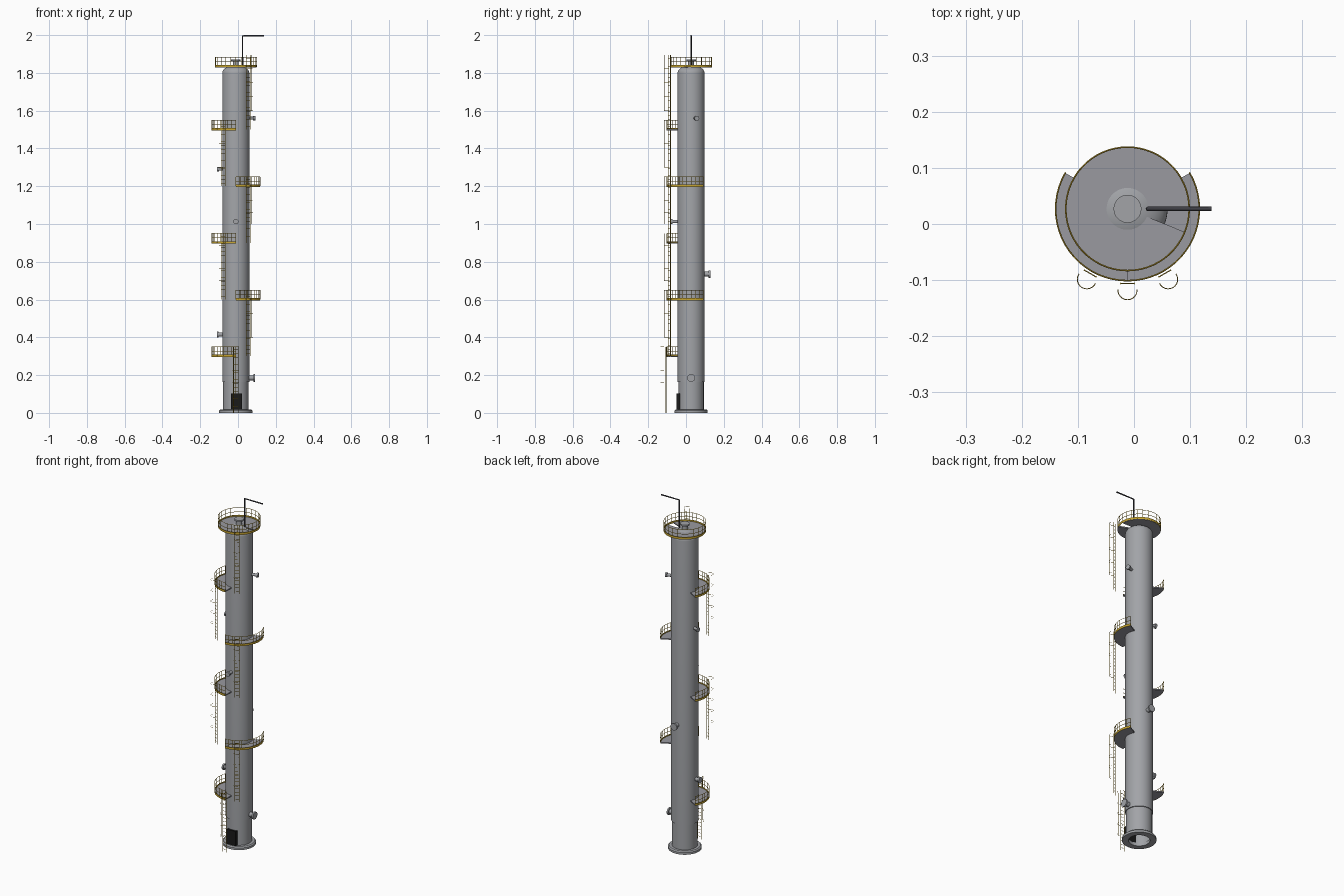
import bpy, bmesh
from math import sin, cos, pi, radians, sqrt
from mathutils import Vector, Matrix

if "Cube" in bpy.data.objects:
    bpy.data.objects.remove(bpy.data.objects["Cube"])

AXIS = Vector((-0.0116, 0.027, 0))   # centre line of the tower


def material(name, rgb):
    m = bpy.data.materials.new(name)
    m.use_nodes = True
    m.diffuse_color = (*rgb, 1)
    m.node_tree.nodes["Principled BSDF"].inputs["Base Color"].default_value = (*rgb, 1)
    return m


STEEL = material("grey steel", (0.36, 0.37, 0.39))
GRATING = material("platform grey", (0.32, 0.32, 0.35))
YELLOW = material("safety yellow", (0.58, 0.38, 0.03))
DARK = material("dark pipe", (0.05, 0.05, 0.06))
BLACK = material("black door", (0.01, 0.01, 0.01))


def finish(name, bm, mat, smooth=False):
    bmesh.ops.recalc_face_normals(bm, faces=bm.faces)
    me = bpy.data.meshes.new(name)
    bm.to_mesh(me)
    bm.free()
    ob = bpy.data.objects.new(name, me)
    ob.location = AXIS
    me.materials.append(mat)
    bpy.context.collection.objects.link(ob)
    if smooth:
        bpy.ops.object.select_all(action="DESELECT")
        ob.select_set(True)
        bpy.context.view_layer.objects.active = ob
        bpy.ops.object.shade_smooth_by_angle(angle=radians(35))
    return ob


def lathe(name, profile, mat, steps=48, matrix=None):
    """Spin (radius, height) points about the z axis."""
    bm = bmesh.new()
    vs = [bm.verts.new((r, 0, z)) for r, z in profile]
    es = [bm.edges.new(pair) for pair in zip(vs, vs[1:])]
    bmesh.ops.spin(bm, geom=vs + es, cent=(0, 0, 0), axis=(0, 0, 1),
                   angle=2 * pi, steps=steps)
    bmesh.ops.remove_doubles(bm, verts=bm.verts, dist=1e-5)
    if matrix:
        bm.transform(matrix)
    return finish(name, bm, mat, True)


def polar(r, deg, z):
    return Vector((r * cos(radians(deg)), r * sin(radians(deg)), z))


def sector(name, r0, r1, a0, a1, z0, z1, mat):
    """Solid annular slab between two angles."""
    bm = bmesh.new()
    n = max(2, round((a1 - a0) / 6))
    rows = []
    for i in range(n + 1):
        a = a0 + (a1 - a0) * i / n
        rows.append([bm.verts.new(polar(r, a, z))
                     for r, z in ((r0, z0), (r1, z0), (r1, z1), (r0, z1))])
    for p, q in zip(rows, rows[1:]):
        for k in range(4):
            bm.faces.new((p[k], p[(k + 1) % 4], q[(k + 1) % 4], q[k]))
    bm.faces.new(rows[0])
    bm.faces.new(rows[-1])
    return finish(name, bm, mat)


def pipes(name, paths, radius, mat, sides=0):
    """Bars of one thickness along many polylines."""
    cu = bpy.data.curves.new(name, "CURVE")
    cu.dimensions = "3D"
    cu.bevel_depth = radius
    cu.bevel_resolution = sides
    cu.use_fill_caps = True
    for path in paths:
        sp = cu.splines.new("POLY")
        sp.points.add(len(path) - 1)
        for pt, co in zip(sp.points, path):
            pt.co = (*co, 1)
    cu.materials.append(mat)
    ob = bpy.data.objects.new(name, cu)
    ob.location = AXIS
    bpy.context.collection.objects.link(ob)


def arc(r, a0, a1, z, step=6):
    n = max(2, round((a1 - a0) / step))
    return [polar(r, a0 + (a1 - a0) * i / n, z) for i in range(n + 1)]


def railing(name, r, a0, a1, z, posts):
    paths = [arc(r, a0, a1, z + h) for h in (0.026, 0.05)]
    for i in range(posts + 1):
        a = a0 + (a1 - a0) * i / posts
        paths.append([polar(r, a, z), polar(r, a, z + 0.05)])
    pipes(name, paths, 0.0014, YELLOW)
    sector(name + "_toe_plate", r - 0.001, r + 0.001, a0, a1, z - 0.004, z + 0.008, YELLOW)


def ladder(name, deg, z0, z1):
    out = polar(1, deg, 0)
    side = polar(1, deg + 90, 0)
    up = Vector((0, 0, 1))
    foot = out * 0.133
    paths = [[foot + side * s + up * z0, foot + side * s + up * z1]
             for s in (-0.012, 0.012)]
    pipes(name + "_rails", paths, 0.0016, YELLOW)
    count = int((z1 - z0) / 0.02)
    rungs = []
    for i in range(1, count + 1):
        p = foot + up * (z0 + i * 0.02 - 0.005)
        rungs.append([p - side * 0.012, p + side * 0.012])
    pipes(name + "_rungs", rungs, 0.001, YELLOW)
    # safety cage: half hoops and an outer strap
    centre = out * 0.145
    low = z0 + 0.1
    hoops = []
    for i in range(5):
        z = low + (z1 - low) * i / 4
        hoops.append([centre + p for p in arc(0.017, deg - 95, deg + 95, z, 16)])
    tip = out * 0.162
    hoops.append([tip + up * low, tip + up * z1])
    pipes(name + "_cage", hoops, 0.0008, YELLOW)


# base ring, hollow skirt and joint ring
lathe("base_ring", [(0.055, 0), (0.088, 0), (0.088, 0.012), (0.082, 0.018),
                    (0.055, 0.018), (0.055, 0)], STEEL)
lathe("skirt", [(0.06, 0.01), (0.067, 0.01), (0.067, 0.168), (0.06, 0.168),
                (0.06, 0.01)], STEEL)

# main shell with domed head
dome = [(0.0715 * cos(t * pi / 20), 1.80 + 0.04 * sin(t * pi / 20)) for t in range(10)]
lathe("column_shell", [(0, 0.163), (0.0715, 0.163)] + dome + [(0, 1.84)], STEEL, 64)

# access door
bm = bmesh.new()
bmesh.ops.create_cube(bm, size=1, matrix=Matrix.Translation((0.003, -0.066, 0.061))
                      @ Matrix.Diagonal((0.057, 0.022, 0.084, 1)))
finish("access_door", bm, BLACK)


# flanged nozzles: direction, height, flange radius, reach
def nozzle(name, flange, start, reach, matrix):
    neck = flange * 0.62
    lathe(name, [(0, start), (neck, start), (neck, reach - 0.009), (flange, reach - 0.009),
                 (flange, reach), (0, reach)], STEEL, 20, matrix)


SIDES = [("lower_left", 0, 0.185, 0.021, 0.102), ("upper_left", 17, 1.56, 0.013, 0.106),
         ("lower_right", 180, 0.415, 0.017, 0.10), ("upper_right", 170, 1.29, 0.013, 0.10),
         ("front", 270, 1.013, 0.014, 0.107), ("back", 90, 0.735, 0.02, 0.102)]
for label, deg, z, flange, reach in SIDES:
    turn = Matrix.Rotation(radians(deg), 4, "Z") @ Matrix.Rotation(pi / 2, 4, "Y")
    nozzle(label + "_nozzle", flange, 0.06, reach, Matrix.Translation((0, 0, z)) @ turn)
nozzle("top_nozzle", 0.025, 1.82, 1.872, Matrix.Identity(4))

# vent pipe with side arm
pipes("vent_pipe", [[(0.036, 0, 1.82), (0.036, 0, 1.9965), (0.15, 0, 1.9965)]], 0.0038, DARK, 2)

# alternating side platforms
for i in range(5):
    z = 0.3 + 0.3 * i
    a0 = 150 if i % 2 == 0 else 270
    name = "platform_%d" % (i + 1)
    sector(name, 0.068, 0.1286, a0, a0 + 120, z - 0.004, z + 0.002, GRATING)
    railing(name + "_railing", 0.128, a0, a0 + 120, z, 12)

# top platform with a gap
sector("top_platform", 0.03, 0.11, 0, 338, 1.828, 1.834, GRATING)
railing("top_railing", 0.11, 0, 360, 1.834, 24)

# ladders between the levels
ladder("ladder_1", 270, 0.0, 0.35)
for i in range(5):
    z = 0.3 + 0.3 * i
    ladder("ladder_%d" % (i + 2), 300 if i % 2 == 0 else 240, z,
           1.895 if i == 4 else z + 0.35)
